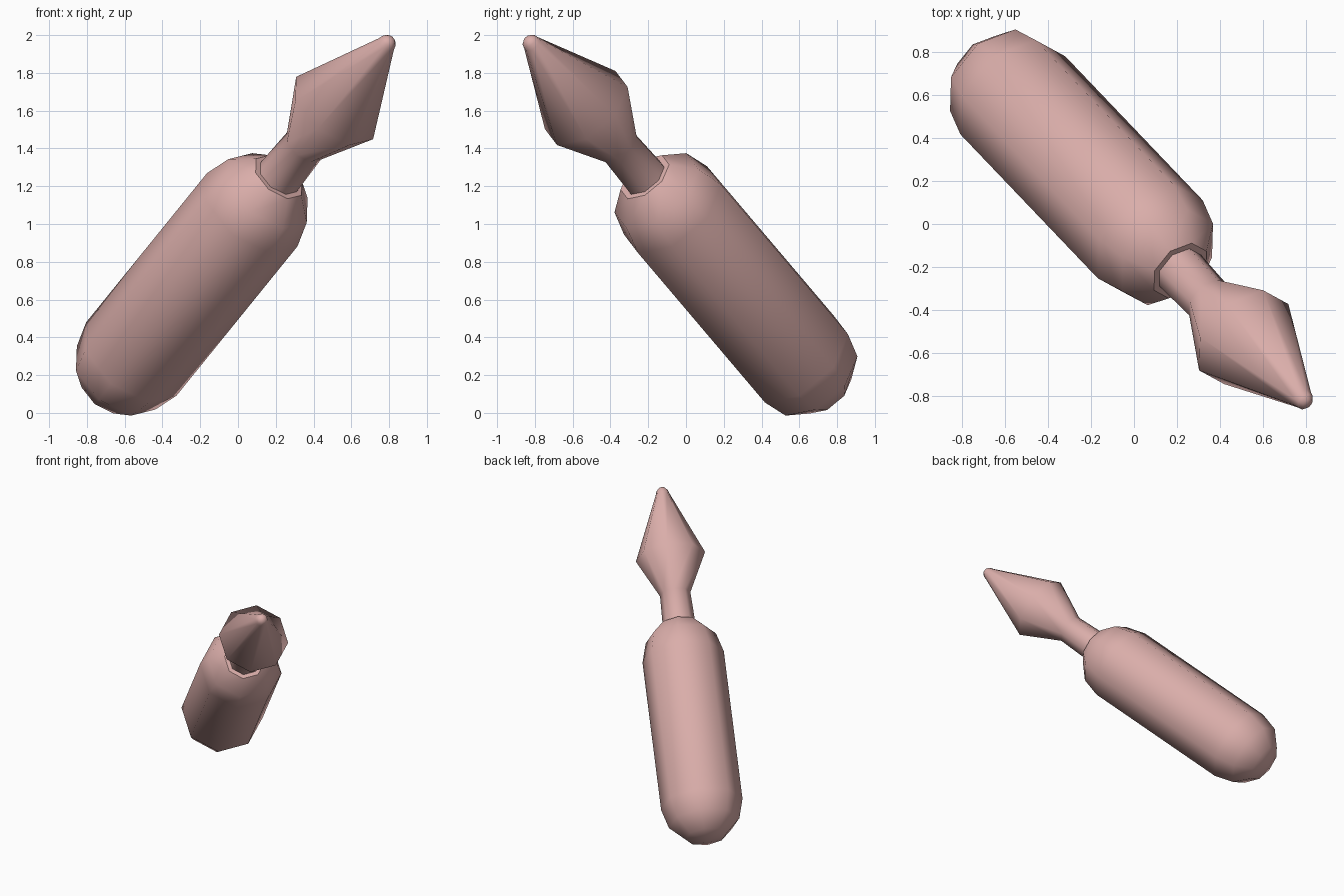
import bpy, bmesh
from math import sin, cos, pi, radians
from mathutils import Vector

if "Cube" in bpy.data.objects:
    bpy.data.objects.remove(bpy.data.objects["Cube"])

SIDES = 8
ORIGIN = Vector((-0.565, 0.60, 0.285))           # centre of the butt-end dome
AXIS = Vector((0.525, -0.55, 0.648)).normalized()
U = AXIS.cross(Vector((0, 1, 0))).normalized()   # direction of one polygon corner
V = AXIS.cross(U)

mat = bpy.data.materials.new("dusty_pink")
mat.diffuse_color = (0.70, 0.42, 0.40, 1)
mat.use_nodes = True
mat.node_tree.nodes["Principled BSDF"].inputs["Base Color"].default_value = mat.diffuse_color


def lathe(name, profile):
    """Turn (radius, distance) points round the slanted axis; radius 0 is a pole."""
    bm = bmesh.new()
    rings = []
    for r, t in profile:
        c = ORIGIN + AXIS * t
        n = SIDES if r > 0 else 1
        rings.append([bm.verts.new(c + r * (U * cos(2 * pi * i / SIDES) + V * sin(2 * pi * i / SIDES)))
                      for i in range(n)])
    for a, b in zip(rings, rings[1:]):
        for i in range(SIDES):
            j = (i + 1) % SIDES
            quad = [a[i % len(a)], a[j % len(a)], b[j % len(b)], b[i % len(b)]]
            bm.faces.new(list(dict.fromkeys(quad)))
    bmesh.ops.recalc_face_normals(bm, faces=bm.faces)
    me = bpy.data.meshes.new(name)
    bm.to_mesh(me)
    bm.free()
    me.materials.append(mat)
    ob = bpy.data.objects.new(name, me)
    bpy.context.collection.objects.link(ob)
    bpy.ops.object.select_all(action='DESELECT')
    ob.select_set(True)
    bpy.context.view_layer.objects.active = ob
    bpy.ops.object.shade_smooth_by_angle(angle=radians(46))
    return ob


def dome(r, t, end):
    """Quarter-circle profile; end is -1 for the start cap, +1 for the far cap."""
    pts = [(r * cos(radians(a)), t + end * r * sin(radians(a))) for a in (0, 30, 60)]
    pts.append((0, t + end * r))
    return pts if end > 0 else pts[::-1]


# handle: capsule, its far dome flattened where the neck leaves it
L, R = 1.219, 0.308
lathe("handle", dome(R, 0, -1) + dome(R, L, 1)[:3] + [(0, L + 0.265)])

# neck flaring into the pointed head with a small rounded tip
lathe("neck_and_point", [(0, L + 0.2), (0.125, L + 0.2), (0.123, L + 0.265),
                         (0.115, L + 0.52), (0.262, L + 0.83)] + dome(0.05, L + 1.352, 1))
